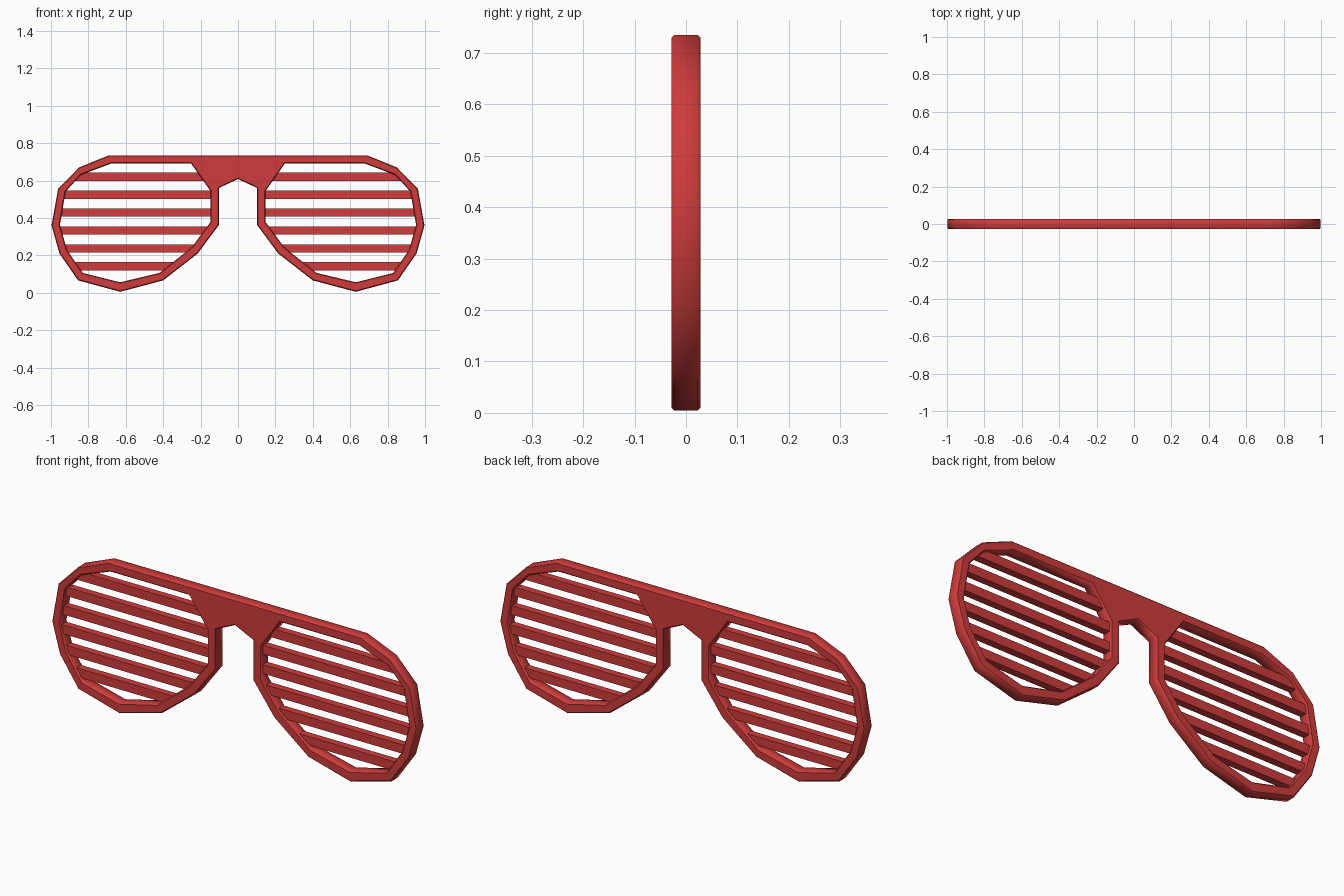
import bpy
from math import pi

if "Cube" in bpy.data.objects:
    bpy.data.objects.remove(bpy.data.objects["Cube"])

red = bpy.data.materials.new("red plastic")
red.diffuse_color = (0.63, 0.045, 0.045, 1)
red.use_nodes = True
red.node_tree.nodes["Principled BSDF"].inputs["Base Color"].default_value = red.diffuse_color

# Right-half outlines (x, z); the left half is mirrored
outer = [(0.69, 0.735), (0.85, 0.67), (0.962, 0.555), (0.997, 0.36), (0.955, 0.21),
         (0.855, 0.066), (0.63, 0.005), (0.40, 0.066), (0.215, 0.21), (0.102, 0.362),
         (0.102, 0.56), (0, 0.608)]
lens = [(0.25, 0.69), (0.68, 0.69), (0.84, 0.63), (0.922, 0.54), (0.952, 0.362),
        (0.915, 0.23), (0.83, 0.106), (0.63, 0.056), (0.42, 0.106), (0.247, 0.243),
        (0.148, 0.377), (0.148, 0.545)]


def mirror(points):
    return [(-x, z) for x, z in reversed(points)]


# Frame: filled outline with two lens holes and a small flat bevel
BEV = 0.005
curve = bpy.data.curves.new("frame", 'CURVE')
curve.dimensions = '2D'
curve.fill_mode = 'BOTH'
curve.extrude = 0.023
curve.bevel_depth = BEV
curve.bevel_resolution = 0
curve.offset = -BEV
for pts in (outer + mirror(outer)[1:], lens, mirror(lens)):
    spline = curve.splines.new('POLY')
    spline.points.add(len(pts) - 1)
    for p, (x, z) in zip(spline.points, pts):
        p.co = (x, z, 0, 1)
    spline.use_cyclic_u = True
frame = bpy.data.objects.new("frame", curve)
bpy.context.collection.objects.link(frame)
frame.rotation_euler.x = pi / 2
bpy.context.view_layer.objects.active = frame
frame.select_set(True)
bpy.ops.object.convert(target='MESH')
frame = bpy.context.object
frame.data.materials.clear()
frame.data.materials.append(red)


def span(z):
    """Left and right edge of the lens hole at height z."""
    xs = []
    for (x0, z0), (x1, z1) in zip(lens, lens[1:] + lens[:1]):
        if min(z0, z1) <= z < max(z0, z1):
            xs.append(x0 + (x1 - x0) * (z - z0) / (z1 - z0))
    return min(xs), max(xs)


# Shutter slats: six per lens, their ends buried in the frame
H, D = 0.044, 0.036
for side, label in ((1, "right"), (-1, "left")):
    for i in range(6):
        z = 0.141 + i * 0.0958
        edges = [span(z - H / 2), span(z + H / 2)]
        x0 = min(e[0] for e in edges) - 0.008
        x1 = max(e[1] for e in edges) + 0.008
        bpy.ops.mesh.primitive_cube_add(size=1, location=(side * (x0 + x1) / 2, 0, z))
        slat = bpy.context.object
        slat.name = f"{label}_slat_{i + 1}"
        slat.scale = (x1 - x0, D, H)
        slat.data.materials.append(red)
